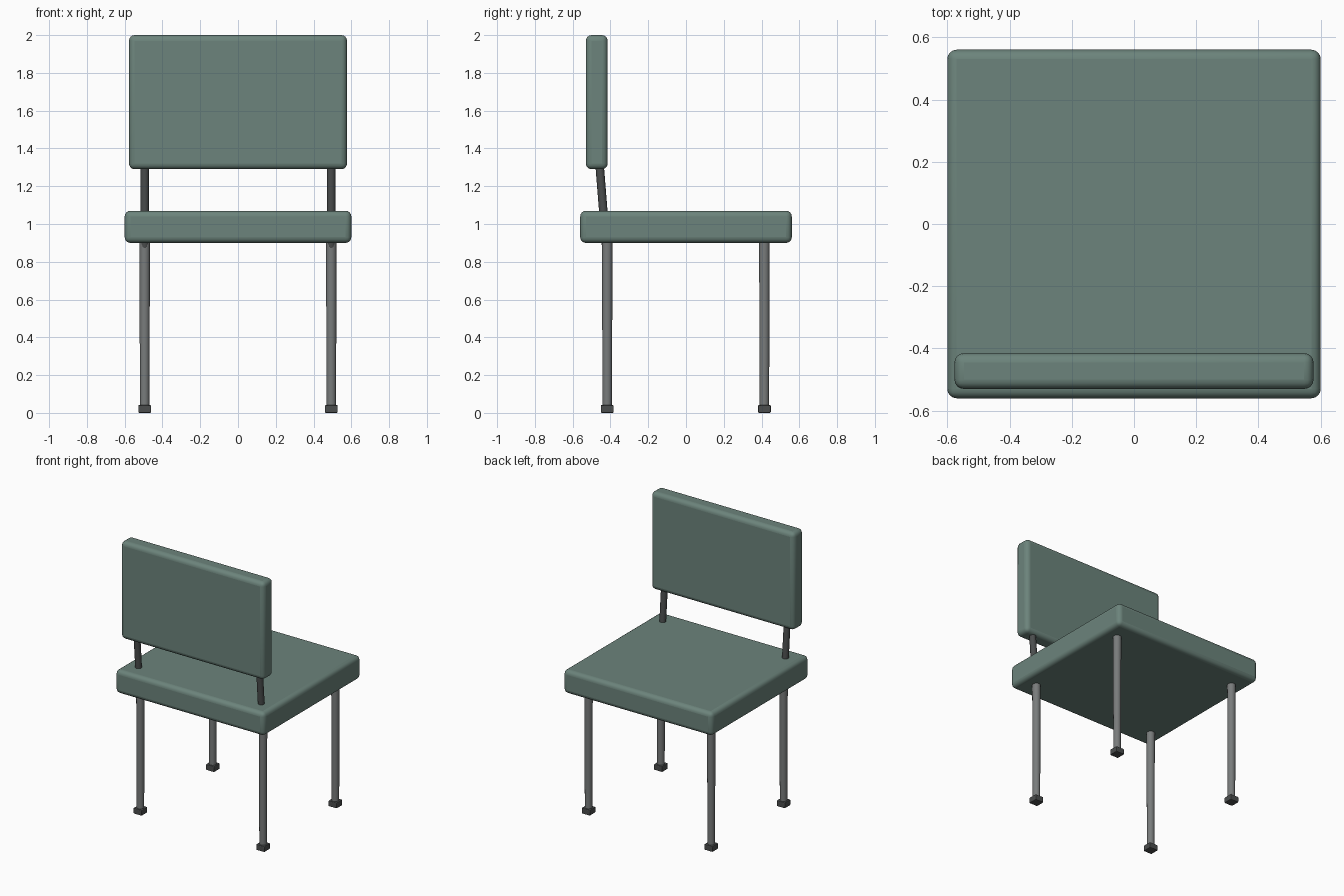
import bpy
from mathutils import Vector

if "Cube" in bpy.data.objects:
    bpy.data.objects.remove(bpy.data.objects["Cube"])


def material(name, rgb):
    m = bpy.data.materials.new(name)
    m.diffuse_color = (*rgb, 1)
    m.use_nodes = True
    m.node_tree.nodes["Principled BSDF"].inputs["Base Color"].default_value = m.diffuse_color
    return m


GREEN = material("green_upholstery", (0.15, 0.23, 0.20))
METAL = material("grey_metal", (0.19, 0.20, 0.20))
DARK = material("dark_rubber", (0.07, 0.075, 0.075))


def rounded_box(name, lo, hi, radius, segments, mat):
    lo, hi = Vector(lo), Vector(hi)
    bpy.ops.mesh.primitive_cube_add(size=1, location=(lo + hi) / 2)
    ob = bpy.context.object
    ob.name = name
    ob.scale = hi - lo
    bpy.ops.object.transform_apply(location=False, rotation=False, scale=True)
    ob.data.materials.append(mat)
    bpy.ops.object.shade_smooth_by_angle()
    bev = ob.modifiers.new("round_edges", 'BEVEL')
    bev.width = radius
    bev.segments = segments
    # smooth angle node is evaluated from the mesh, so bake the bevel first
    bpy.ops.object.modifier_apply(modifier=bev.name)
    bpy.ops.object.shade_smooth_by_angle()
    return ob


def tube(name, start, end, r_start, r_end, mat):
    start, end = Vector(start), Vector(end)
    axis = end - start
    bpy.ops.mesh.primitive_cone_add(vertices=24, radius1=r_start, radius2=r_end,
                                    depth=axis.length, location=(start + end) / 2)
    ob = bpy.context.object
    ob.name = name
    ob.rotation_euler = axis.to_track_quat('Z', 'Y').to_euler()
    ob.data.materials.append(mat)
    bpy.ops.object.shade_smooth_by_angle()
    return ob


# Cushions
rounded_box("seat", (-0.6, -0.56, 0.9), (0.6, 0.56, 1.07), 0.03, 4, GREEN)
rounded_box("backrest", (-0.577, -0.53, 1.29), (0.577, -0.415, 2.0), 0.03, 4, GREEN)

for side, sx in (("left", -1), ("right", 1)):
    x = sx * 0.494
    # Legs with block feet
    for end, y in (("front", -0.417), ("back", 0.415)):
        tube(f"{end}_{side}_leg", (x, y, 0.02), (x, y, 0.93), 0.025, 0.028, METAL)
        rounded_box(f"{end}_{side}_foot", (x - 0.034, y - 0.034, 0),
                    (x + 0.034, y + 0.034, 0.042), 0.006, 2, DARK)
    # Leaning posts carrying the backrest
    tube(f"{side}_backrest_post", (x, -0.422, 0.87), (x, -0.466, 1.42),
         0.0225, 0.0225, DARK)
